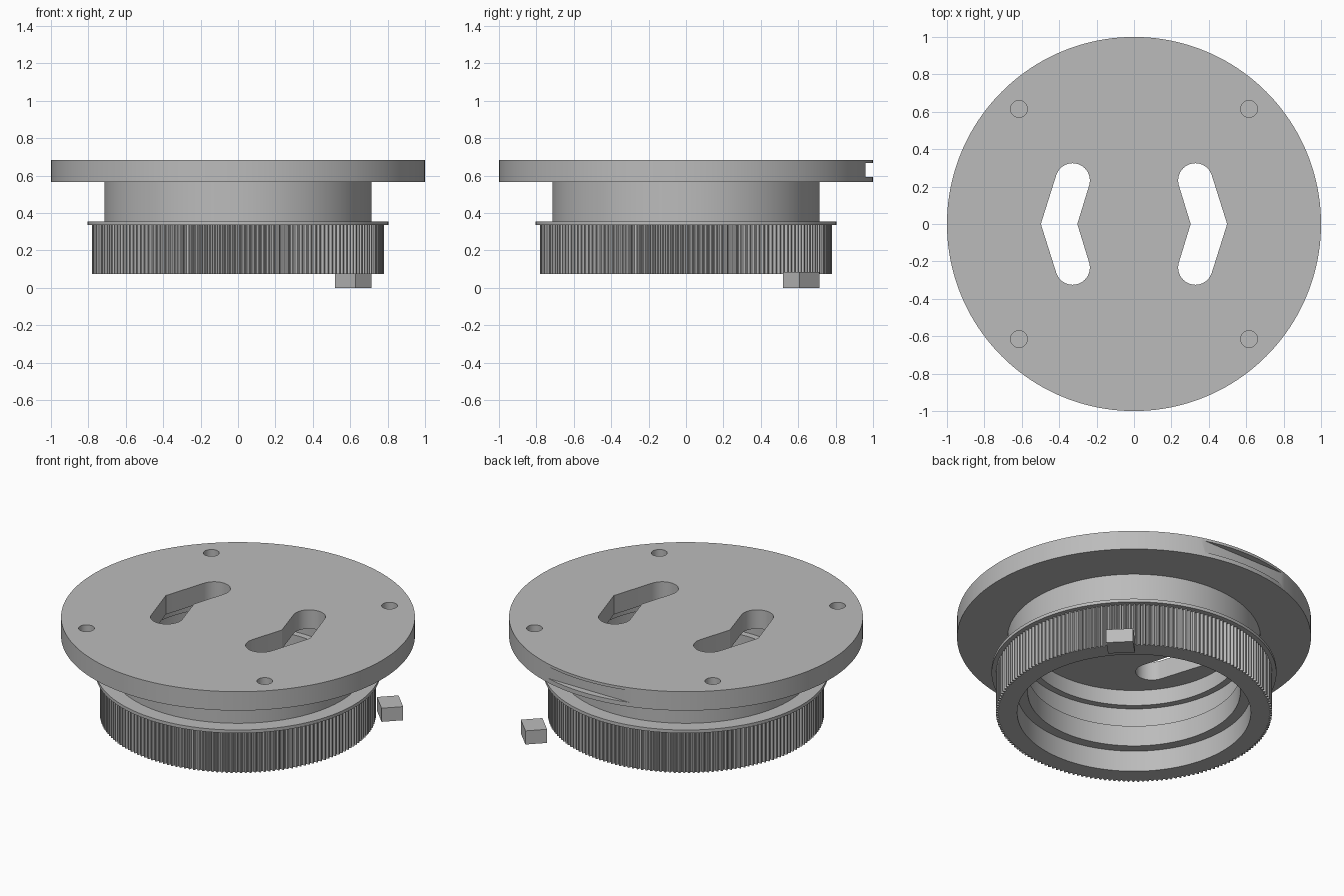
import bpy, bmesh, math
from math import sin, cos, pi
from mathutils import Matrix

if "Cube" in bpy.data.objects:
    bpy.data.objects.remove(bpy.data.objects["Cube"], do_unlink=True)

GREY = (0.5, 0.5, 0.5, 1)
mat = bpy.data.materials.new("plain grey")
mat.use_nodes = True
mat.diffuse_color = GREY
mat.node_tree.nodes["Principled BSDF"].inputs["Base Color"].default_value = GREY


def finish(name, bm, smooth=True):
    """Turn a bmesh into a grey object."""
    bmesh.ops.recalc_face_normals(bm, faces=bm.faces)
    mesh = bpy.data.meshes.new(name)
    bm.to_mesh(mesh)
    bm.free()
    mesh.materials.append(mat)
    obj = bpy.data.objects.new(name, mesh)
    bpy.context.collection.objects.link(obj)
    if smooth:
        smooth_shade(obj)
    return obj


def smooth_shade(obj):
    bpy.ops.object.select_all(action='DESELECT')
    obj.select_set(True)
    bpy.context.view_layer.objects.active = obj
    bpy.ops.object.shade_smooth_by_angle(angle=math.radians(25))


def lathe(name, profile, segs, groove=0.0, outer=9.0):
    """Spin a closed (radius, z) profile; cut grooves where radius reaches outer."""
    bm = bmesh.new()
    rings = []
    for i in range(segs):
        a = 2 * pi * i / segs
        cut = groove if i % 4 > 1 else 0
        rings.append([bm.verts.new(((r - cut * (r >= outer)) * cos(a),
                                    (r - cut * (r >= outer)) * sin(a), z))
                      for r, z in profile])
    n = len(profile)
    for i in range(segs):
        p, q = rings[i], rings[(i + 1) % segs]
        for j in range(n):
            k = (j + 1) % n
            bm.faces.new((p[j], q[j], q[k], p[k]))
    return finish(name, bm, groove == 0)


def prism(name, outline, z0, z1):
    """Extrude a closed xy outline from z0 to z1."""
    bm = bmesh.new()
    face = bm.faces.new([bm.verts.new((x, y, z0)) for x, y in outline])
    top = bmesh.ops.extrude_face_region(bm, geom=[face])["geom"]
    bmesh.ops.translate(bm, vec=(0, 0, z1 - z0),
                        verts=[v for v in top if isinstance(v, bmesh.types.BMVert)])
    return finish(name, bm, False)


def arc(cx, cy, r, start, end, steps):
    return [(cx + r * cos(start + (end - start) * i / steps),
             cy + r * sin(start + (end - start) * i / steps)) for i in range(steps + 1)]


def box(name, size, matrix):
    bm = bmesh.new()
    bmesh.ops.create_cube(bm, size=1, matrix=matrix @ Matrix.Diagonal((*size, 1)))
    return finish(name, bm, False)


# Top plate
TOP, UNDER = 0.685, 0.567
plate = prism("top_plate", arc(0, 0, 1, 0, 2 * pi, 160)[:-1], UNDER, TOP)
cutters = []

# Bent through slots, mirrored left and right
for side in (-1, 1):
    tilt = 0.3
    upper = arc(0.328, 0.233, 0.092, tilt, pi + tilt, 20)
    lower = [(x, -y) for x, y in reversed(upper)]
    # the waist points lie between the two rounded ends
    outline = [(0.498, 0)] + upper + [(0.303, 0)] + lower
    outline = [(x * side, y) for x, y in outline]
    cutters.append(prism("slot_cutter", outline, UNDER - 0.1, TOP + 0.1))

# Blind screw holes
for sx in (-1, 1):
    for sy in (-1, 1):
        ring = arc(0.615 * sx, 0.615 * sy, 0.045, 0, 2 * pi, 32)[:-1]
        cutters.append(prism("hole_cutter", ring, TOP - 0.08, TOP + 0.1))

# Straight notch in the rear rim
cutters.append(box("notch_cutter", (1, 0.2, 0.074), Matrix.Translation((0, 1.06, 0.631))))

for c in cutters:
    c.hide_render = True
    mod = plate.modifiers.new("cut", 'BOOLEAN')
    mod.operation = 'DIFFERENCE'
    mod.solver = 'EXACT'
    mod.object = c
bpy.context.view_layer.update()
cut_mesh = bpy.data.meshes.new_from_object(
    plate.evaluated_get(bpy.context.evaluated_depsgraph_get()))
plate.modifiers.clear()
plate.data = cut_mesh
for c in cutters:
    bpy.data.objects.remove(c, do_unlink=True)
smooth_shade(plate)

# Hollow neck with thin flange and stepped bore
lathe("neck", [(0.715, UNDER), (0.715, 0.355), (0.805, 0.355), (0.805, 0.335),
               (0.64, 0.335), (0.64, 0.47), (0.60, 0.47), (0.60, UNDER)], 128)

# Ribbed grip ring with stepped bore
lathe("grip_ring", [(0.78, 0.335), (0.78, 0.075), (0.66, 0.075), (0.66, 0.206),
                    (0.60, 0.206), (0.60, 0.335)], 720, 0.015, 0.75)

# Small loose latch block beside the ring
box("latch_block", (0.124, 0.152, 0.085),
    Matrix.Translation((0.617, 0.617, 0.0425)) @ Matrix.Rotation(pi / 4, 4, 'Z'))
